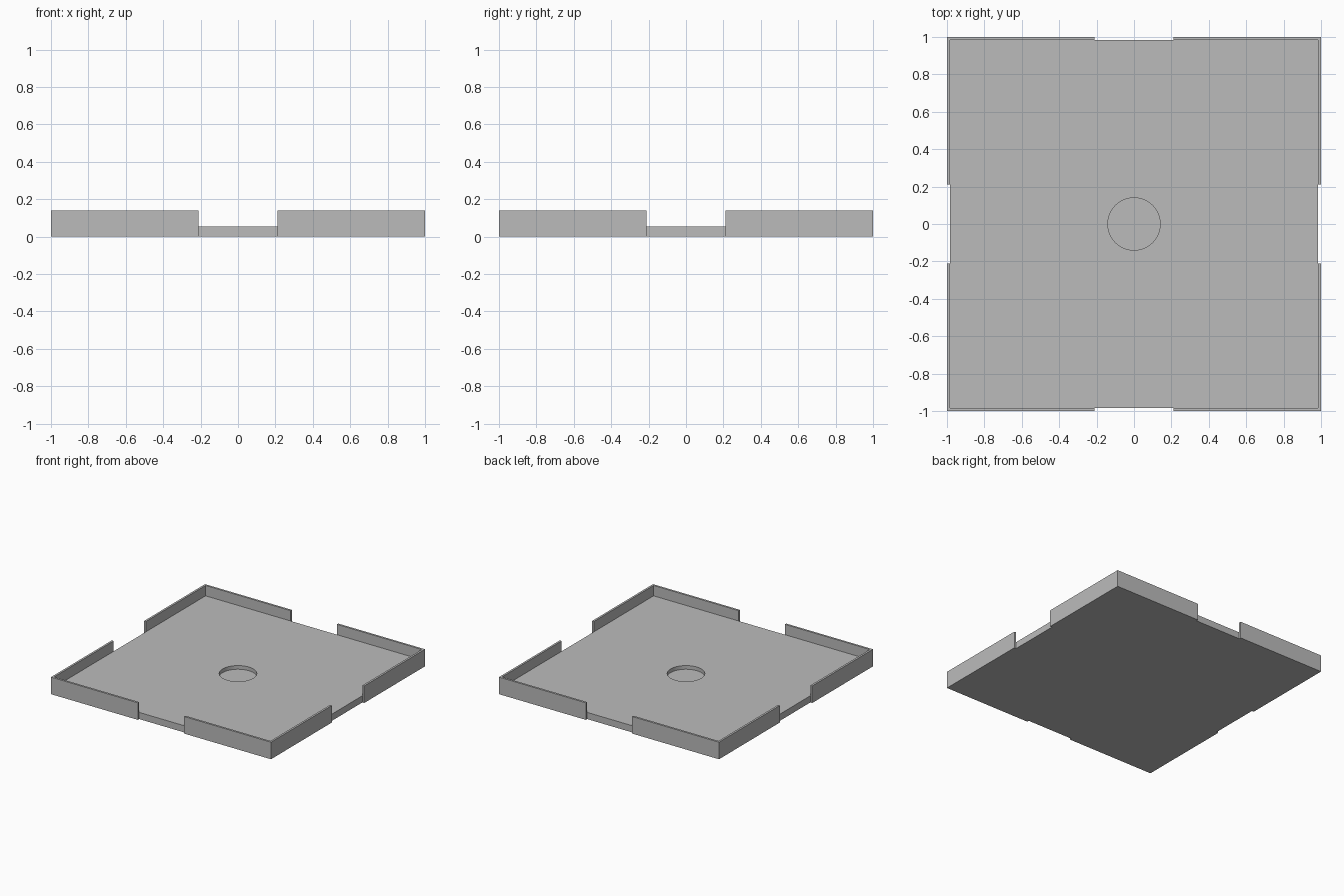
import bpy
from math import pi

cube = bpy.data.objects.get("Cube")
if cube:
    bpy.data.objects.remove(cube, do_unlink=True)

WALL, HEIGHT, FLOOR = 0.017, 0.14, 0.055
INNER, GAP = 1 - WALL, 0.21
HOLE_RADIUS, HOLE_BOTTOM = 0.14, 0.025

grey = bpy.data.materials.new("grey")
grey.use_nodes = True
colour = (0.5, 0.5, 0.5, 1)
grey.diffuse_color = colour
grey.node_tree.nodes["Principled BSDF"].inputs["Base Color"].default_value = colour


def box(name, low, high):
    bpy.ops.mesh.primitive_cube_add(size=1)
    obj = bpy.context.object
    obj.name = name
    obj.location = [(a + b) / 2 for a, b in zip(low, high)]
    obj.scale = [b - a for a, b in zip(low, high)]
    bpy.ops.object.transform_apply(location=True, rotation=False, scale=True)
    return obj


def cut(target, cutter):
    mod = target.modifiers.new(cutter.name, "BOOLEAN")
    mod.operation = "DIFFERENCE"
    mod.solver = "EXACT"
    mod.object = cutter
    bpy.context.view_layer.objects.active = target
    bpy.ops.object.modifier_apply(modifier=mod.name)
    bpy.data.objects.remove(cutter, do_unlink=True)


# Solid tray block, hollowed above the floor
tray = box("tray", (-1, -1, 0), (1, 1, HEIGHT))
tray.data.materials.append(grey)
cut(tray, box("cavity", (-INNER, -INNER, FLOOR), (INNER, INNER, 1)))

# Full-height gap in the middle of each wall
for i in range(4):
    notch = box("wall_gap", (INNER, -GAP, -1), (2, GAP, 1))
    notch.rotation_euler.z = i * pi / 2
    bpy.context.view_layer.update()
    cut(tray, notch)

# Shallow round recess in the floor
bpy.ops.mesh.primitive_cylinder_add(vertices=64, radius=HOLE_RADIUS, depth=1,
                                    location=(0, 0, HOLE_BOTTOM + 0.5))
recess = bpy.context.object
recess.name = "recess"
cut(tray, recess)

# Smooth the recess wall, keep the edges crisp
bpy.ops.object.select_all(action="DESELECT")
tray.select_set(True)
bpy.context.view_layer.objects.active = tray
bpy.ops.object.shade_smooth_by_angle(angle=pi / 6)
